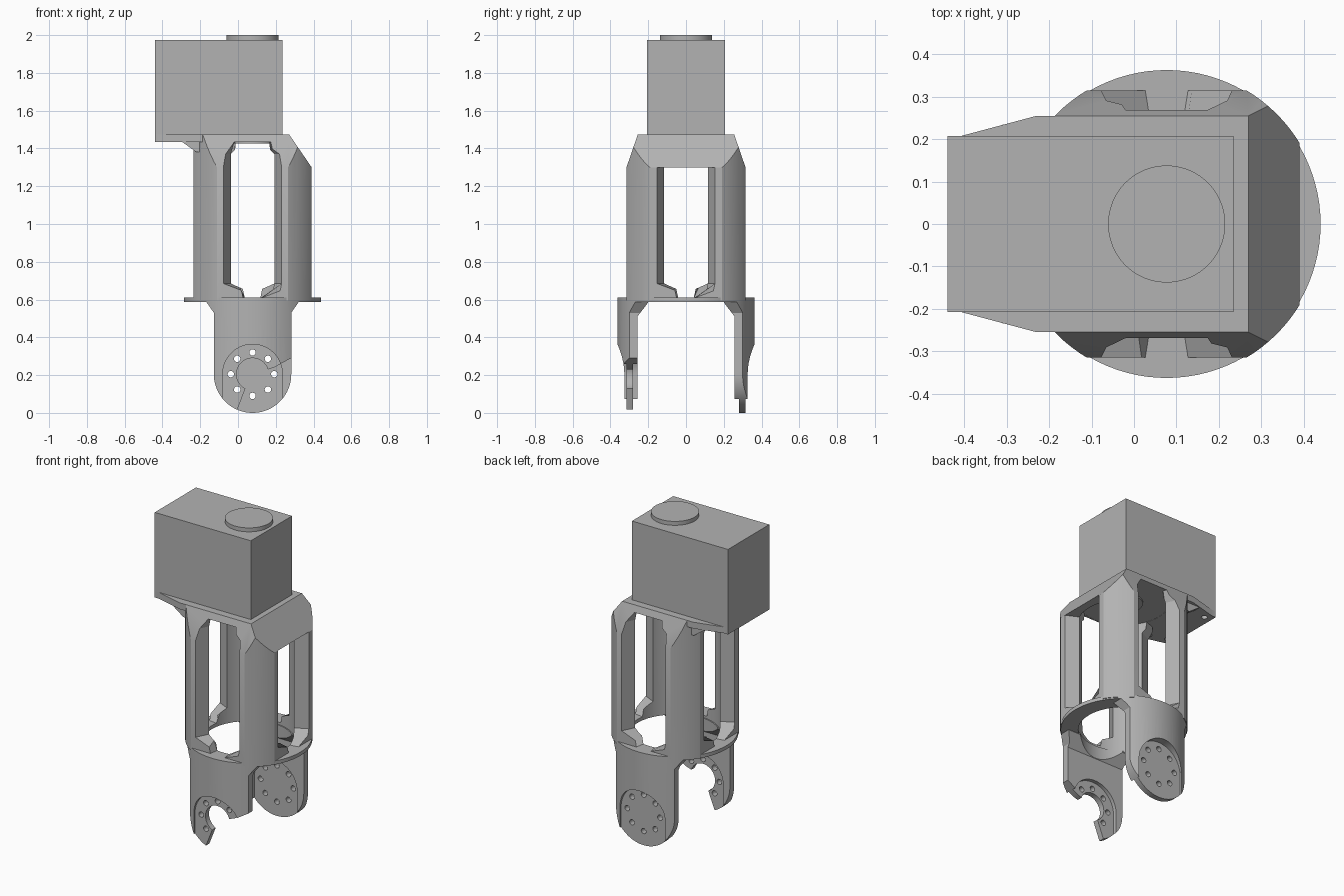
import bpy, bmesh, math
from mathutils import Vector

if "Cube" in bpy.data.objects:
    bpy.data.objects.remove(bpy.data.objects["Cube"], do_unlink=True)

CX = 0.077        # x of the ring and output axis
PIVOT = 0.205     # height of the lower joint axis

grey = bpy.data.materials.new("plain grey")
grey.use_nodes = True
colour = (0.45, 0.45, 0.45, 1)
grey.diffuse_color = colour
grey.node_tree.nodes["Principled BSDF"].inputs["Base Color"].default_value = colour


def loft(name, ring_a, ring_b):
    """Closed solid between two matching outlines."""
    bm = bmesh.new()
    a = [bm.verts.new(p) for p in ring_a]
    b = [bm.verts.new(p) for p in ring_b]
    bm.faces.new(a)
    bm.faces.new(b)
    n = len(a)
    for i in range(n):
        j = (i + 1) % n
        bm.faces.new((a[i], a[j], b[j], b[i]))
    bmesh.ops.recalc_face_normals(bm, faces=bm.faces)
    mesh = bpy.data.meshes.new(name)
    bm.to_mesh(mesh)
    bm.free()
    mesh.materials.append(grey)
    obj = bpy.data.objects.new(name, mesh)
    bpy.context.collection.objects.link(obj)
    return obj


def prism(name, pts, axis, lo, hi):
    """Outline extruded along one axis."""
    place = {"x": lambda u, v, h: (h, u, v),
             "y": lambda u, v, h: (u, h, v),
             "z": lambda u, v, h: (u, v, h)}[axis]
    return loft(name, [place(u, v, lo) for u, v in pts],
                [place(u, v, hi) for u, v in pts])


def arc(u, v, r, start=0, end=360, n=64):
    steps = n if end - start == 360 else n + 1
    angles = [math.radians(start + (end - start) * i / n) for i in range(steps)]
    return [(u + r * math.cos(t), v + r * math.sin(t)) for t in angles]


def disc(name, r, lo, hi, x=CX, y=0, n=96):
    return prism(name, arc(x, y, r, n=n), "z", lo, hi)


def combine(obj, tool, operation="DIFFERENCE"):
    """Apply a boolean and discard the tool."""
    mod = obj.modifiers.new("combine", "BOOLEAN")
    mod.operation = operation
    mod.solver = "EXACT"
    mod.object = tool
    tool.hide_render = True
    graph = bpy.context.evaluated_depsgraph_get()
    graph.update()
    mesh = bpy.data.meshes.new_from_object(obj.evaluated_get(graph))
    obj.modifiers.clear()
    obj.data = mesh
    bpy.data.objects.remove(tool, do_unlink=True)


def mirrored(pts):
    return pts + [(-u, v) for u, v in reversed(pts)]


# Motor housing and its top cap
prism("motor_housing", [(-0.44, -0.207), (0.235, -0.207), (0.235, 0.207), (-0.44, 0.207)],
      "z", 1.475, 1.975)
disc("top_cap", 0.138, 1.97, 2.0)

# Mounting plate with shaft opening and screw holes
half = [(0.27, 0.255), (-0.23, 0.255), (-0.41, 0.207), (-0.44, 0.207)]
plate = prism("mounting_plate", half + [(x, -y) for x, y in reversed(half)],
              "z", 1.435, 1.475)
combine(plate, disc("cutter", 0.15, 1.4, 1.5))
for x in (-0.39, 0.19):
    for y in (-0.165, 0.165):
        combine(plate, disc("cutter", 0.018, 1.4, 1.5, x, y, 20))
disc("motor_shaft", 0.11, 1.425, 1.48)

# Four-column tower: a cylinder trimmed to flats and sloping shoulders
tower = disc("column_tower", 0.367, 0.595, 1.475)
combine(tower, prism("cutter", mirrored([(0.315, 0.5), (0.315, 1.3), (0.255, 1.475), (0.255, 1.5)]),
                     "x", -1, 1), "INTERSECT")
combine(tower, prism("cutter", [(-0.235, 0.5), (0.39, 0.5), (0.39, 1.3), (0.27, 1.475),
                                (0.27, 1.5), (-0.235, 1.5)], "y", -1, 1), "INTERSECT")

# Hollow core, kept clear of the sloping shoulder
core = disc("core_cutter", 0.262, 0.5, 1.435)
combine(core, prism("cutter", [(-0.4, 0.4), (0.36, 0.4), (0.36, 1.27), (0.23, 1.45), (-0.4, 1.45)],
                    "y", -1, 1), "INTERSECT")
combine(tower, core)

# Windows whose sides run towards the central axis
tall = mirrored([(0.16, 0.61), (0.49, 0.685), (0.49, 1.37), (0.36, 1.434)])
short = mirrored([(0.16, 0.61), (0.49, 0.685), (0.49, 1.3)])
for direction, outline in (((0, -1), tall), ((0, 1), tall), ((-1, 0), tall), ((1, 0), short)):
    dx, dy = direction
    rings = [[(CX + d * (dx - dy * u), d * (dy + dx * u), z) for u, z in outline]
             for d in (0.05, 0.6)]
    combine(tower, loft("cutter", *rings))

# Brackets joining the rear columns to the overhanging plate
for side, name in ((1, "left_bracket"), (-1, "right_bracket")):
    prism(name, [(-0.31, 1.445), (-0.22, 1.38), (-0.16, 1.38), (-0.15, 1.445)],
          "y", side * 0.185, side * 0.235)

# Base ring
ring = disc("base_ring", 0.363, 0.587, 0.61)
combine(ring, disc("cutter", 0.262, 0.5, 0.7))


# Fork arms with a stepped joint flange and a circle of bolt holes
def fork_arm(name, side, hooked):
    outline = ([(CX - 0.25, 0.595), (CX - 0.205, 0.53)]
               + arc(CX, PIVOT, 0.205, 180, 360, 48)
               + [(CX + 0.205, 0.53), (CX + 0.25, 0.595)])
    arm = prism(name, outline, "y", side * 0.2, side * 0.42)
    combine(arm, disc("cutter", 0.363, -0.1, 0.8), "INTERSECT")
    combine(arm, disc("cutter", 0.255, -0.1, 0.8))
    relief = [(0.1, -0.1), (0.257, -0.1), (0.257, 0.51), (0.2, 0.585), (0.1, 0.585)]
    combine(arm, prism("cutter", [(side * y, z) for y, z in relief], "x", -1, 1))
    pocket = arc(CX, PIVOT, 0.158, 0, 180, 48) + [(CX - 0.158, -0.2), (CX + 0.158, -0.2)]
    for near, far in ((0.315, 0.5), (0.1, 0.28)):
        combine(arm, prism("cutter", pocket, "y", side * near, side * far))
    for x, z in arc(CX, PIVOT, 0.115, n=8):
        combine(arm, prism("cutter", arc(x, z, 0.017, n=20), "y", side * 0.1, side * 0.5))
    if hooked:
        combine(arm, prism("cutter", arc(CX, PIVOT, 0.085), "y", side * 0.1, side * 0.5))
        mouth = [(CX, PIVOT), (0.19, 0.24), (0.48, 0.4), (0.48, -0.2), (-0.09, -0.2), (0.04, 0.13)]
        combine(arm, prism("cutter", mouth, "y", side * 0.1, side * 0.5))


fork_arm("front_fork_arm", -1, True)
fork_arm("back_fork_arm", 1, False)

# Smooth the curved walls, keep the edges crisp
bpy.ops.object.select_all(action="DESELECT")
parts = [o for o in bpy.context.collection.objects
         if o.type == "MESH" and grey.name in o.data.materials]
for part in parts:
    part.select_set(True)
    bpy.context.view_layer.objects.active = part
bpy.ops.object.shade_smooth_by_angle(angle=math.radians(25))
